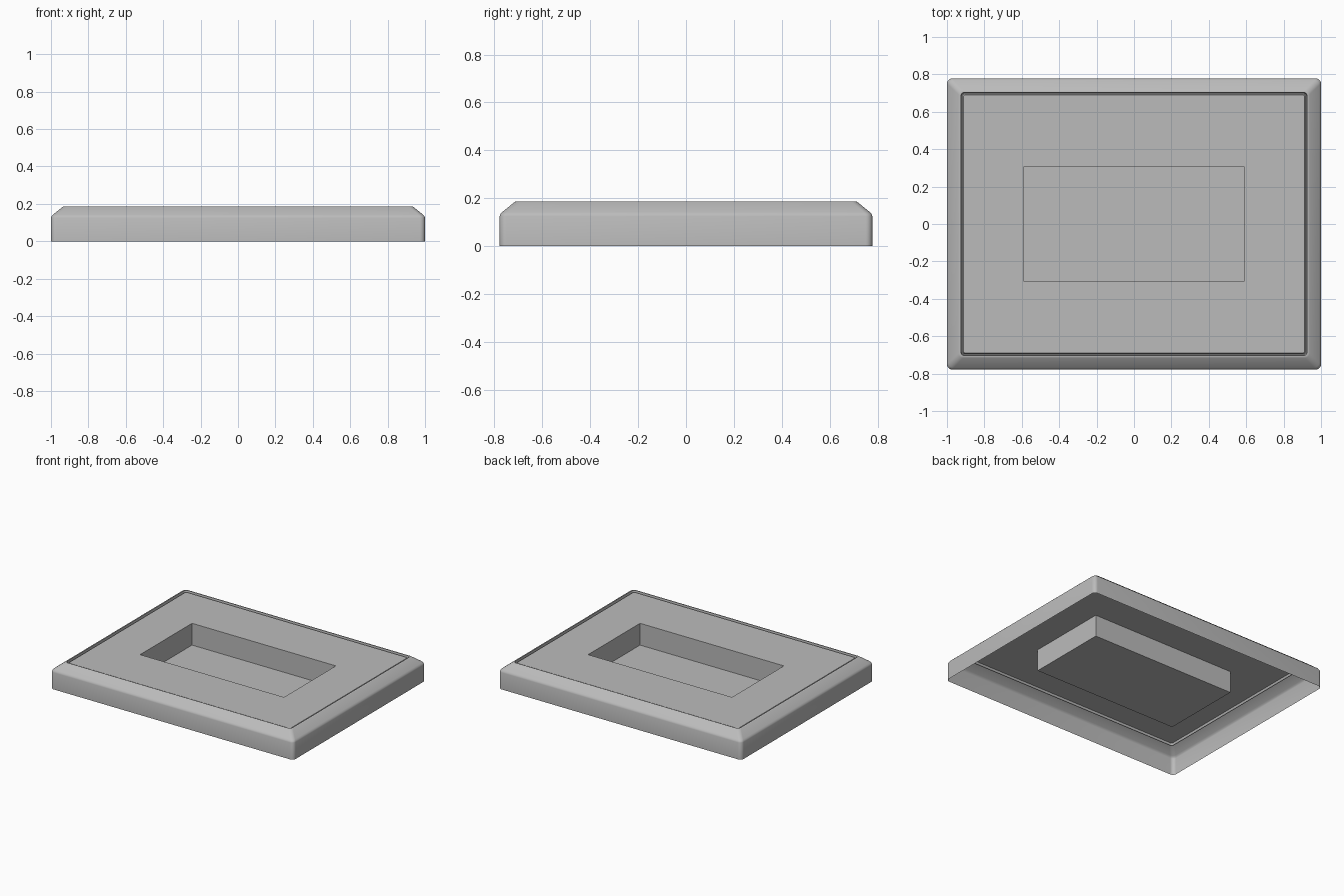
import bpy, bmesh, math

if "Cube" in bpy.data.objects:
    bpy.data.objects.remove(bpy.data.objects["Cube"], do_unlink=True)

grey = bpy.data.materials.new("plain grey")
grey.use_nodes = True
colour = (0.5, 0.5, 0.5, 1)
grey.diffuse_color = colour
grey.node_tree.nodes["Principled BSDF"].inputs["Base Color"].default_value = colour

HALF_X, HALF_Y = 1.0, 0.778
CORNER_STEPS = 6


def rounded_loop(bm, inset, z, radius):
    """Ring of vertices around a rounded rectangle, counter-clockwise."""
    hx, hy = HALF_X - inset - radius, HALF_Y - inset - radius
    ring = []
    for i, (sx, sy) in enumerate([(1, 1), (-1, 1), (-1, -1), (1, -1)]):
        for k in range(CORNER_STEPS + 1):
            a = math.pi / 2 * (i + k / CORNER_STEPS)
            ring.append(bm.verts.new((sx * hx + radius * math.cos(a),
                                      sy * hy + radius * math.sin(a), z)))
    return ring


def bridge(bm, low, high):
    n = len(low)
    for i in range(n):
        j = (i + 1) % n
        bm.faces.new((low[i], low[j], high[j], high[i]))


def make_object(name, bm):
    mesh = bpy.data.meshes.new(name)
    bm.to_mesh(mesh)
    bm.free()
    obj = bpy.data.objects.new(name, mesh)
    bpy.context.collection.objects.link(obj)
    mesh.materials.append(grey)
    bpy.ops.object.select_all(action="DESELECT")
    obj.select_set(True)
    bpy.context.view_layer.objects.active = obj
    bpy.ops.object.shade_smooth_by_angle(angle=math.radians(30))
    return obj


# Tray shell: wall, soft bend, chamfer, rim, groove, panel edge (inset, z, radius)
profile = [(0, 0, .028), (0, .125, .028), (.003, .134, .028), (.01, .142, .027),
           (.062, .184, .024), (.068, .187, .022), (.074, .187, .02),
           (.078, .165, .018), (.082, .165, .016), (.088, .18, .012)]
bm = bmesh.new()
rings = [rounded_loop(bm, *p) for p in profile]
for low, high in zip(rings, rings[1:]):
    bridge(bm, low, high)

# Flat panel around a rectangular well that hangs below it
WELL_X, WELL_Y, PANEL_Z, FLOOR_Z = 0.592, 0.305, 0.18, 0.018
signs = [(1, 1), (-1, 1), (-1, -1), (1, -1)]
mouth, floor = [[bm.verts.new((sx * WELL_X, sy * WELL_Y, z)) for sx, sy in signs]
                for z in (PANEL_Z, FLOOR_Z)]
edge = rings[-1]
step = CORNER_STEPS + 1
for i in range(4):
    j = (i + 1) % 4
    mid = i * step + CORNER_STEPS // 2
    count = step + 1
    arc = [edge[(mid + k) % len(edge)] for k in range(count)]
    bm.faces.new([mouth[i]] + arc + [mouth[j]])
bridge(bm, mouth, floor)
bm.faces.new(floor)
make_object("tray_shell", bm)
